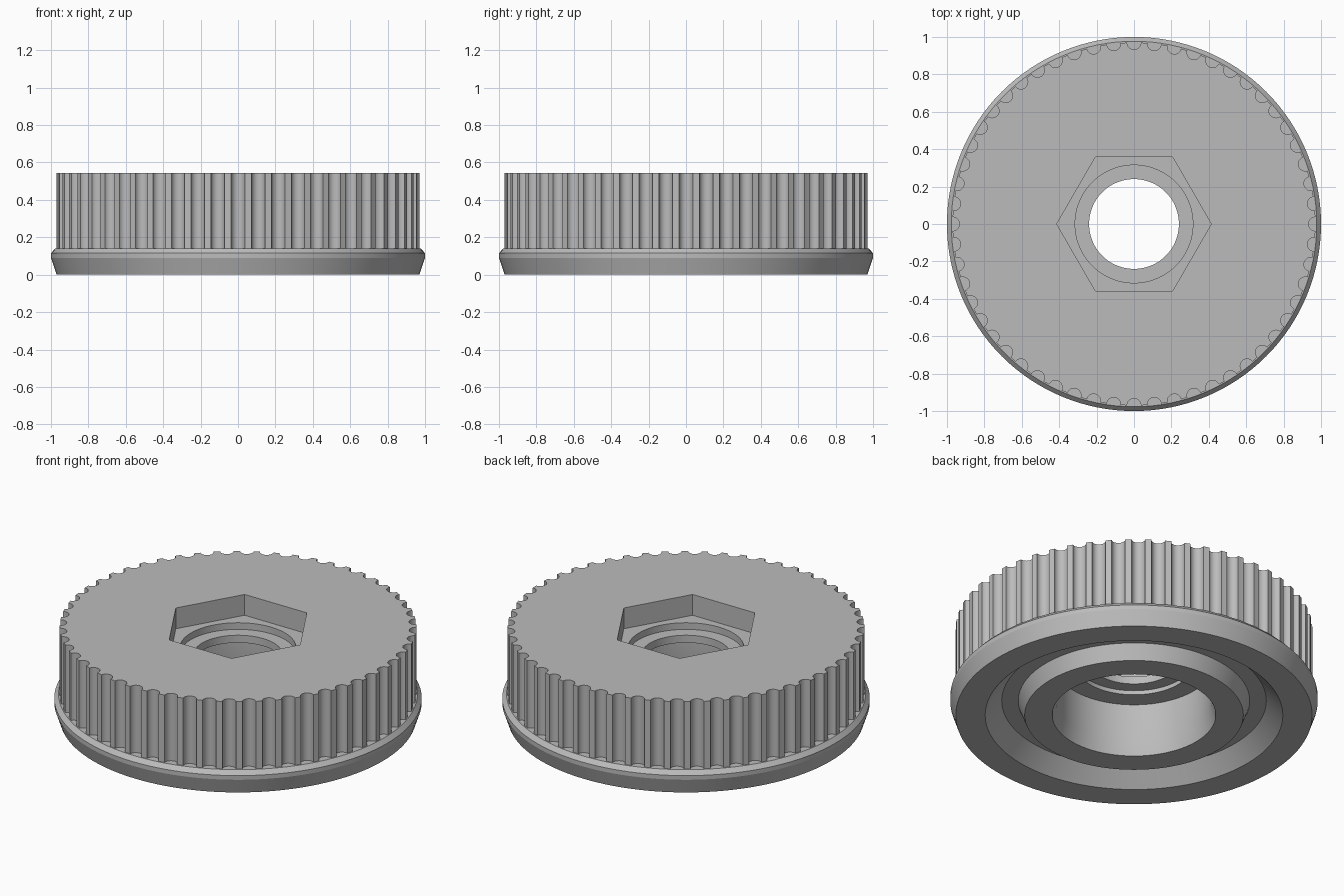
import bpy
import bmesh
from math import pi, cos, sin, radians

cube = bpy.data.objects.get("Cube")
if cube:
    bpy.data.objects.remove(cube, do_unlink=True)

SEGMENTS = 128
NOTCHES = 56
NOTCH_STEPS = 14
GRIP_R, NOTCH_R = 0.97, 0.037
GRIP_BOTTOM, TOP = 0.14, 0.545
HEX_FLOOR = 0.42

grey = bpy.data.materials.new("plain grey")
grey.use_nodes = True
grey.diffuse_color = (0.5, 0.5, 0.5, 1)
grey.node_tree.nodes["Principled BSDF"].inputs["Base Color"].default_value = (0.5, 0.5, 0.5, 1)

bm = bmesh.new()


def circle(r, n=SEGMENTS):
    return [(r * cos(2 * pi * i / n), r * sin(2 * pi * i / n)) for i in range(n)]


def scalloped_outline():
    """Round outline with half-round finger notches."""
    pts = []
    for k in range(NOTCHES):
        a = 2 * pi * k / NOTCHES
        for j in range(NOTCH_STEPS + 1):
            t = a - pi / 2 - pi * j / NOTCH_STEPS
            pts.append((GRIP_R * cos(a) + NOTCH_R * cos(t),
                        GRIP_R * sin(a) + NOTCH_R * sin(t)))
        mid = a + pi / NOTCHES
        pts.append((GRIP_R * cos(mid), GRIP_R * sin(mid)))
    return pts


def ring(points, z):
    verts = [bm.verts.new((x, y, z)) for x, y in points]
    for i, v in enumerate(verts):
        bm.edges.new((verts[i - 1], v))
    return verts


def wall(a, b):
    for i in range(len(a)):
        bm.faces.new((a[i - 1], a[i], b[i], b[i - 1]))


def cap(a, b):
    """Flat face between an outer and an inner ring."""
    edges = [bm.edges.get((r[i - 1], r[i])) for r in (a, b) for i in range(len(r))]
    bmesh.ops.triangle_fill(bm, edges=edges, use_beauty=True, normal=(0, 0, 1))


# Turned surface: rim, underside groove, hub, bore, lip, through hole, top recess
profile = [
    (0.977, GRIP_BOTTOM), (1.0, 0.115), (1.0, 0.09), (0.97, 0),
    (0.81, 0), (0.72, 0.09), (0.63, 0.09), (0.595, 0),
    (0.445, 0), (0.425, 0.085), (0.425, 0.31), (0.315, 0.31),
    (0.315, 0.335), (0.24, 0.335), (0.24, 0.38), (0.315, 0.38),
    (0.315, HEX_FLOOR),
]
rings = [ring(circle(r), z) for r, z in profile]
for lower, upper in zip(rings, rings[1:]):
    wall(lower, upper)

# Notched grip
outline = scalloped_outline()
grip_low, grip_high = ring(outline, GRIP_BOTTOM), ring(outline, TOP)
wall(grip_low, grip_high)
cap(rings[0], grip_low)

# Hexagonal nut pocket
hexagon = circle(0.413, 6)
hex_top, hex_low = ring(hexagon, TOP), ring(hexagon, HEX_FLOOR)
wall(hex_top, hex_low)
cap(grip_high, hex_top)
cap(hex_low, rings[-1])

bmesh.ops.recalc_face_normals(bm, faces=bm.faces)
mesh = bpy.data.meshes.new("knurled_knob")
bm.to_mesh(mesh)
bm.free()
mesh.materials.append(grey)
knob = bpy.data.objects.new("knurled_knob", mesh)
bpy.context.collection.objects.link(knob)

bpy.ops.object.select_all(action="DESELECT")
knob.select_set(True)
bpy.context.view_layer.objects.active = knob
bpy.ops.object.shade_smooth_by_angle(angle=radians(16))
